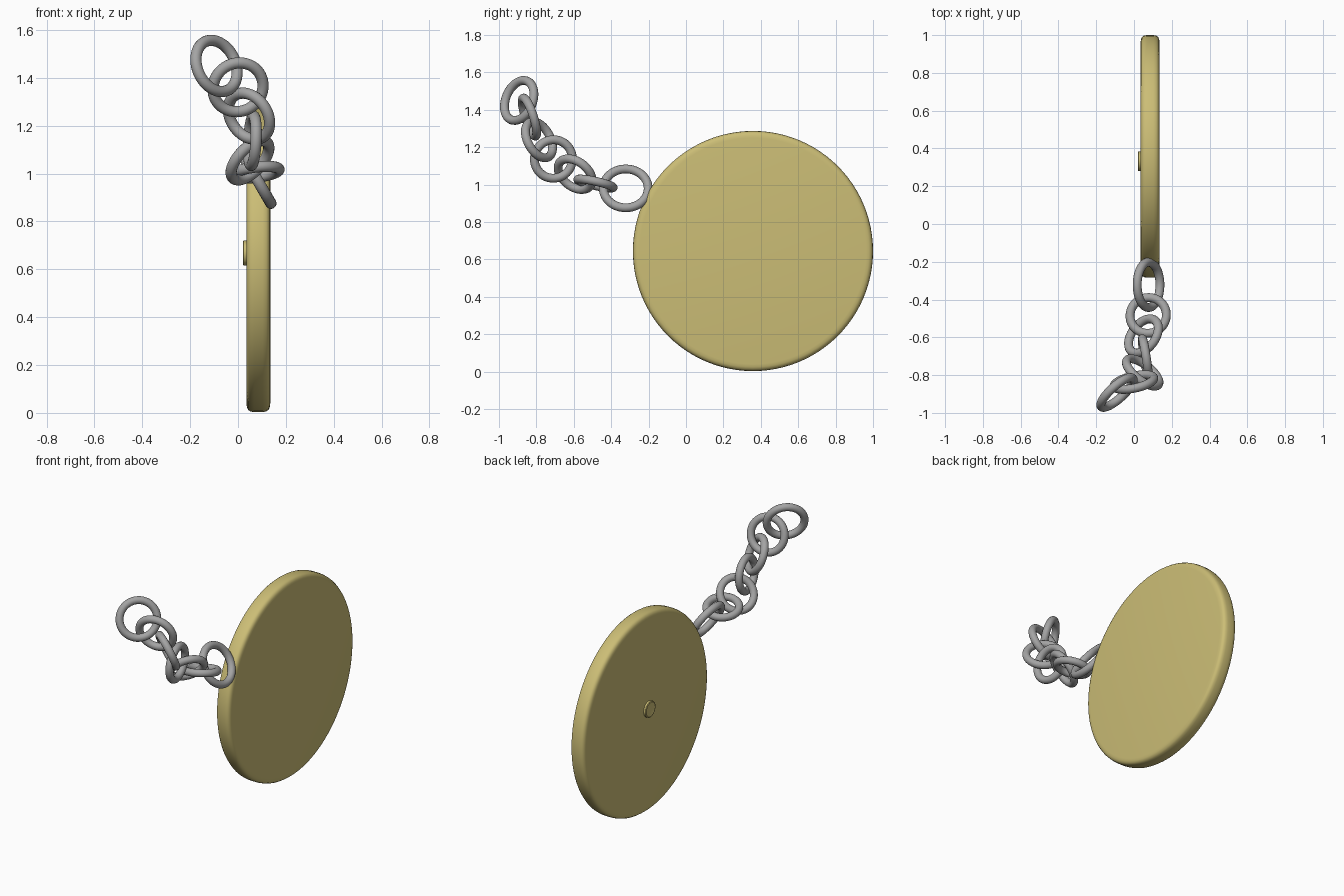
import bpy, math
from mathutils import Vector

if "Cube" in bpy.data.objects:
    bpy.data.objects.remove(bpy.data.objects["Cube"])


def material(name, rgb):
    m = bpy.data.materials.new(name)
    m.diffuse_color = (*rgb, 1)
    m.use_nodes = True
    m.node_tree.nodes["Principled BSDF"].inputs["Base Color"].default_value = m.diffuse_color
    return m


gold = material("pale_gold", (0.60, 0.51, 0.18))
steel = material("steel_grey", (0.37, 0.37, 0.37))


def lathe_x(name, profile, centre, mat, n=96):
    """Revolve (x, radius) points around the x axis; radius 0 makes a pole."""
    verts, rings, faces = [], [], []
    for x, r in profile:
        if r == 0:
            rings.append([len(verts)] * n)
            verts.append((x, 0, 0))
        else:
            rings.append(list(range(len(verts), len(verts) + n)))
            verts += [(x, r * math.cos(2 * math.pi * i / n), r * math.sin(2 * math.pi * i / n))
                      for i in range(n)]
    for a, b in zip(rings, rings[1:]):
        for i in range(n):
            j = (i + 1) % n
            face = list(dict.fromkeys((a[i], b[i], b[j], a[j])))
            faces.append(face[::-1])
    me = bpy.data.meshes.new(name)
    me.from_pydata(verts, [], faces)
    me.materials.append(mat)
    ob = bpy.data.objects.new(name, me)
    ob.location = centre
    bpy.context.collection.objects.link(ob)
    bpy.context.view_layer.objects.active = ob
    ob.select_set(True)
    bpy.ops.object.shade_smooth_by_angle(angle=math.radians(35))
    ob.select_set(False)
    return ob


# round case with softly rolled rims
R, h = 0.642, 0.05
half = [(h, 0.605), (h - 0.002, 0.62), (h - 0.007, 0.632), (h - 0.017, 0.639), (h - 0.032, R)]
profile = [(-h, 0)] + [(-x, r) for x, r in half] + half[::-1] + [(h, 0)]
lathe_x("disc_case", profile, (0.085, 0.358, 0.645), gold)

# small dished button on the left face
lathe_x("button", [(-0.010, 0), (-0.012, 0.025), (-0.016, 0.046), (-0.013, 0.052), (0.005, 0.052), (0.005, 0)],
        (0.036, 0.332, 0.668), gold, 40)

# chain links: centre, ring normal, ring radius
links = [
    ((0.077, -0.322, 0.980), (0.86, 0.0, 0.50), 0.120),
    ((0.075, -0.484, 1.006), (-0.12, 0.22, 0.97), 0.097),
    ((0.050, -0.593, 1.056), (0.64, -0.47, -0.60), 0.103),
    ((0.060, -0.709, 1.137), (0.98, 0.15, -0.05), 0.103),
    ((0.046, -0.786, 1.240), (0.57, 0.72, 0.39), 0.105),
    ((0.000, -0.837, 1.361), (-0.20, 0.93, 0.30), 0.107),
    ((-0.090, -0.892, 1.450), (0.64, -0.71, 0.295), 0.112),
]
for k, (centre, normal, radius) in enumerate(links, 1):
    rot = Vector(normal).to_track_quat('Z', 'Y').to_euler()
    bpy.ops.mesh.primitive_torus_add(location=centre, rotation=rot, major_radius=radius, minor_radius=0.0235,
                                     major_segments=48, minor_segments=16)
    ob = bpy.context.object
    ob.name = f"chain_link_{k}"
    ob.data.materials.append(steel)
    bpy.ops.object.shade_smooth()
    ob.select_set(False)
